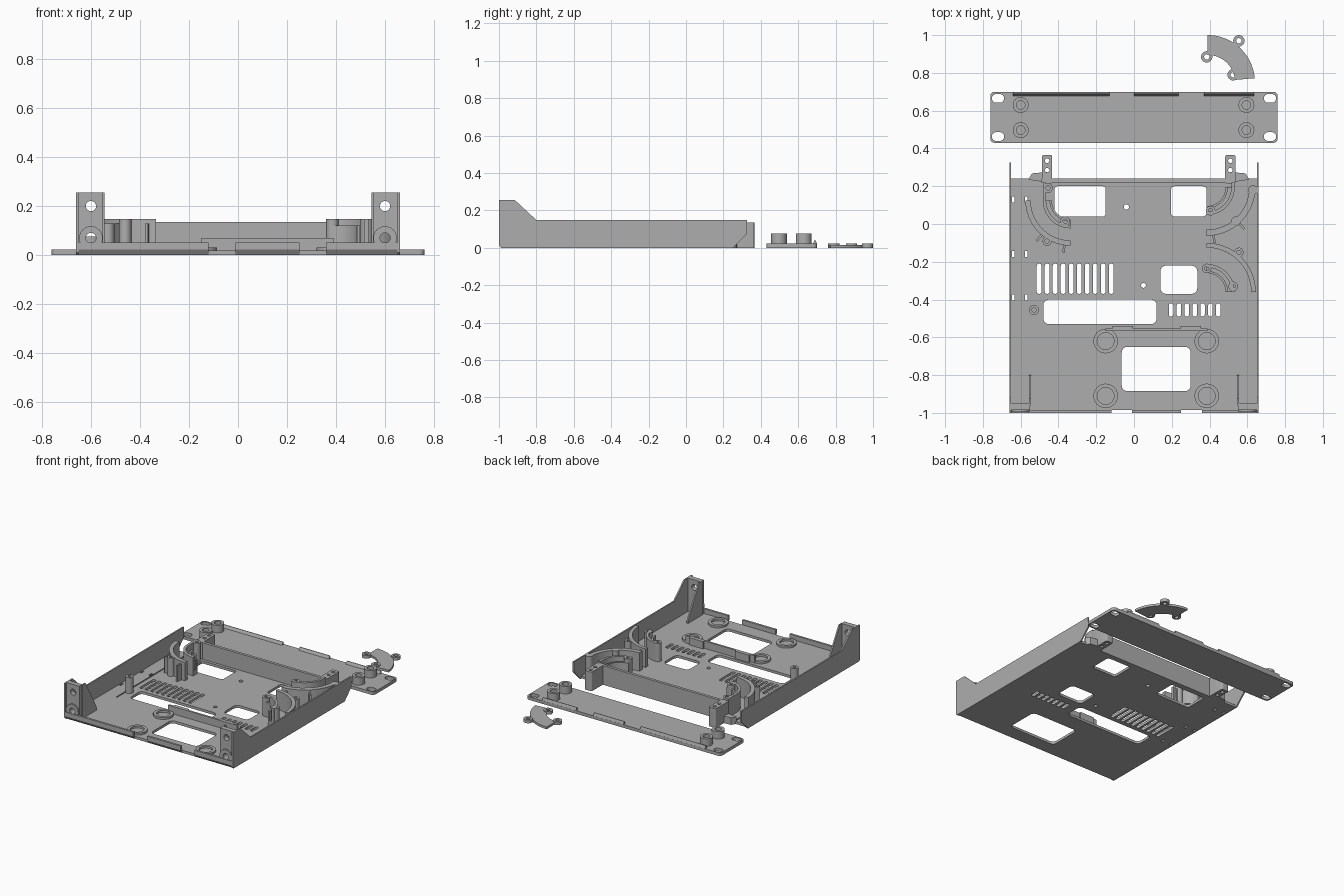
import bpy, bmesh, math
from math import cos, sin, pi, radians

if "Cube" in bpy.data.objects:
    bpy.data.objects.remove(bpy.data.objects["Cube"])

grey = bpy.data.materials.new("plain grey")
grey.diffuse_color = (0.42, 0.42, 0.42, 1)
grey.use_nodes = True
grey.node_tree.nodes["Principled BSDF"].inputs["Base Color"].default_value = grey.diffuse_color
T = 0.018   # floor thickness


def circle(x, y, r, n=24):
    return [(x + r * cos(2 * pi * i / n), y + r * sin(2 * pi * i / n)) for i in range(n)]


def rect(x0, x1, y0, y1, r=0.0, n=4):
    if r == 0:
        return [(x0, y0), (x1, y0), (x1, y1), (x0, y1)]
    pts = []
    corners = [(x1 - r, y1 - r), (x0 + r, y1 - r), (x0 + r, y0 + r), (x1 - r, y0 + r)]
    for k, (cx, cy) in enumerate(corners):
        for i in range(n + 1):
            a = pi / 2 * (k + i / n)
            pts.append((cx + r * cos(a), cy + r * sin(a)))
    return pts


def band(cx, cy, r0, r1, a0, a1, n=14):
    ang = [radians(a0 + (a1 - a0) * i / n) for i in range(n + 1)]
    return ([(cx + r1 * cos(a), cy + r1 * sin(a)) for a in ang] +
            [(cx + r0 * cos(a), cy + r0 * sin(a)) for a in reversed(ang)])


def extrude(name, outline, holes, w0, w1, plane="xy"):
    """Filled outline with holes, extruded from w0 to w1 across the plane."""
    cu = bpy.data.curves.new(name, "CURVE")
    cu.dimensions, cu.fill_mode = "2D", "BOTH"
    cu.extrude = (w1 - w0) / 2
    for pts in [outline] + list(holes):
        s = cu.splines.new("POLY")
        s.points.add(len(pts) - 1)
        for p, (u, v) in zip(s.points, pts):
            p.co = (u, v, 0, 1)
        s.use_cyclic_u = True
    tmp = bpy.data.objects.new(name + "_curve", cu)
    bpy.context.collection.objects.link(tmp)
    dg = bpy.context.evaluated_depsgraph_get()
    me = bpy.data.meshes.new_from_object(tmp.evaluated_get(dg))
    bpy.data.objects.remove(tmp)
    bpy.data.curves.remove(cu)
    bm = bmesh.new()
    bm.from_mesh(me)
    for v in bm.verts:
        a, b, c = v.co
        c += (w0 + w1) / 2
        v.co = {"xy": (a, b, c), "xz": (a, c, b), "yz": (c, a, b)}[plane]
    bmesh.ops.remove_doubles(bm, verts=bm.verts, dist=1e-5)
    bmesh.ops.recalc_face_normals(bm, faces=bm.faces)
    bm.to_mesh(me)
    bm.free()
    me.materials.clear()
    me.materials.append(grey)
    ob = bpy.data.objects.new(name, me)
    bpy.context.collection.objects.link(ob)
    return ob


def box(name, x0, x1, y0, y1, z0, z1):
    return extrude(name, rect(x0, x1, y0, y1), [], z0, z1)


def tube(name, x, y, r, hole, z0, z1):
    return extrude(name, circle(x, y, r), [circle(x, y, hole, 16)], z0, z1)


# Floor with windows, vents and cable tie slots
holes = [rect(-0.42, -0.15, 0.04, 0.20, 0.015), rect(0.195, 0.385, 0.04, 0.20, 0.02),
         rect(0.14, 0.335, -0.37, -0.22, 0.03), rect(-0.48, 0.12, -0.53, -0.40, 0.03),
         rect(-0.065, 0.30, -0.885, -0.65, 0.03),
         circle(-0.04, 0.09, 0.014, 16), circle(0.05, -0.325, 0.013, 16)]
holes += [rect(-0.515 + 0.0424 * i, -0.489 + 0.0424 * i, -0.37, -0.21, 0.012) for i in range(10)]
holes += [rect(0.184 + 0.0417 * i, 0.208 + 0.0417 * i, -0.49, -0.42, 0.011) for i in range(7)]
holes += [rect(x - 0.007, x + 0.007, y - 0.016, y + 0.016)
          for x in (-0.64, -0.57) for y in (0.13, -0.16, -0.39)]
extrude("floor", rect(-0.66, 0.66, -0.985, 0.24), holes, 0, T)

# Interlocking lips on the front edge of the floor and on the rear panel
lip = [(-0.985, 0), (-1, 0.022), (-1, 0.052), (-0.985, 0.052)]
ridge = [(0.677, 0.02), (0.70, 0.02), (0.692, 0.042), (0.688, 0.042)]
for x0, x1 in ((-0.655, -0.12), (-0.01, 0.25), (0.36, 0.655)):
    extrude("front_lip", lip, [], x0, x1, "yz")
for x0, x1 in ((-0.64, -0.13), (0.0, 0.235), (0.37, 0.635)):
    extrude("panel_ridge", ridge, [], x0, x1, "yz")

# Side walls, front ears with screw holes, and gussets
wall = [(-0.99, 0), (0.25, 0), (0.325, 0.075), (0.325, 0.148), (-0.80, 0.148),
        (-0.915, 0.255), (-1, 0.255), (-1, 0.01)]
gusset = [(-0.96, T), (-0.80, T), (-0.80, 0.04), (-0.925, 0.255), (-0.96, 0.255)]
for s in (-1, 1):
    a, b = sorted((s * 0.65, s * 0.66))
    extrude("side_wall", wall, [], a, b, "yz")
    a, b = sorted((s * 0.545, s * 0.555))
    extrude("ear_gusset", gusset, [], a, b, "yz")
    a, b = sorted((s * 0.55, s * 0.655))
    extrude("front_ear", rect(a, b, 0.01, 0.255),
            [circle(s * 0.6, 0.2, 0.021), circle(s * 0.6, 0.07, 0.021)], -0.985, -0.95, "xz")
    extrude("screw_rim", circle(s * 0.6, 0.07, 0.048), [circle(s * 0.6, 0.07, 0.021)],
            -0.995, -0.985, "xz")

# Rear wall and its screw blocks
box("rear_wall", -0.49, 0.53, 0.22, 0.24, T, 0.135)
for x in (-0.46, 0.51):
    extrude("rear_screw_block", rect(x - 0.027, x + 0.027, 0.215, 0.365, 0.008),
            [circle(x, 0.335, 0.012, 16), circle(x, 0.285, 0.012, 16)], 0, 0.135)
    s = -1 if x < 0 else 1
    extrude("block_web", [(x, 0.22), (x + s * 0.10, 0.235), (x + s * 0.08, 0.268), (x, 0.275)],
            [], 0, 0.05)

# Drive bay: stop rib with tabs and four foot rings
box("stop_rib", -0.15, 0.39, -0.567, -0.553, T, 0.07)
for x0, x1 in ((-0.115, -0.005), (0.245, 0.355)):
    box("rib_tab", x0, x1, -0.555, -0.54, T, 0.07)
for x in (-0.15, 0.385):
    for y in (-0.62, -0.91):
        tube("foot_ring", x, y, 0.065, 0.045, T, 0.032)

# Left floor rib and post
box("floor_rib", -0.553, -0.548, -0.57, 0.24, T, 0.024)
tube("left_post", -0.53, -0.455, 0.026, 0.011, T, 0.13)


def guide(cx, cy, a0, a1, posts, ribs, outer):
    """Curved cable guide: inner and outer arc walls with screw posts."""
    extrude("guide_inner_wall", band(cx, cy, 0.13, 0.148, a0, a1), [], T, 0.148)
    extrude("guide_inner_lining", band(cx, cy, 0.10, 0.112, a0, a1), [], T, 0.12)
    extrude("guide_inner_base", band(cx, cy, 0.10, 0.148, a0, a1), [], T, 0.05)
    extrude("guide_outer_wall", band(cx, cy, *outer, a0, a1), [], T, 0.148)
    for x, y in posts:
        tube("guide_post", x, y, 0.025, 0.011, T, 0.148)
    for a in ribs:
        c, s, r = cos(radians(a)), sin(radians(a)), outer[1]
        pts = [(cx + d * c - w * s, cy + d * s + w * c)
               for d, w in ((r - .01, -.006), (r + .04, -.006), (r + .04, .006), (r - .01, .006))]
        extrude("guide_rib", pts, [], T, 0.13)


guide(-0.335, 0.125, 180, 270, [(-0.455, 0.19), (-0.365, 0.015), (-0.46, -0.09)],
      (230, 262), (0.212, 0.24))
guide(0.385, 0.195, 270, 360, [(0.405, 0.07), (0.63, 0.18), (0.54, 0.015)],
      (278, 312), (0.225, 0.258))
guide(0.385, -0.36, 0, 90, [(0.385, -0.235), (0.525, -0.33), (0.555, -0.15)], (), (0.235, 0.26))
box("guide_straight_wall", -0.483, -0.465, 0.12, 0.22, T, 0.148)
box("guide_straight_wall", 0.515, 0.533, 0.19, 0.22, T, 0.148)

# Separate rear panel with corner slots and bosses
slots = [rect(s * 0.72 - 0.032, s * 0.72 + 0.032, y - 0.023, y + 0.023, 0.021)
         for s in (-1, 1) for y in (0.665, 0.463)]
extrude("rear_panel", rect(-0.76, 0.76, 0.43, 0.70, 0.02), slots, 0, 0.022)
for x in (-0.6, 0.595):
    for y in (0.63, 0.497):
        tube("panel_boss", x, y, 0.042, 0.023, 0.02, 0.075)

# Separate curved clamp with three lugs
extrude("clamp", band(0.39, 0.75, 0.145, 0.25, 5, 90, 20), [], 0, 0.016)
for x, y in ((0.555, 0.97), (0.385, 0.885), (0.525, 0.79)):
    tube("clamp_lug", x, y, 0.03, 0.014, 0, 0.022)

# Smooth the round parts and keep the edges crisp
for ob in bpy.context.collection.objects:
    ob.select_set(True)
    bpy.context.view_layer.objects.active = ob
bpy.ops.object.shade_smooth_by_angle(angle=radians(30))
